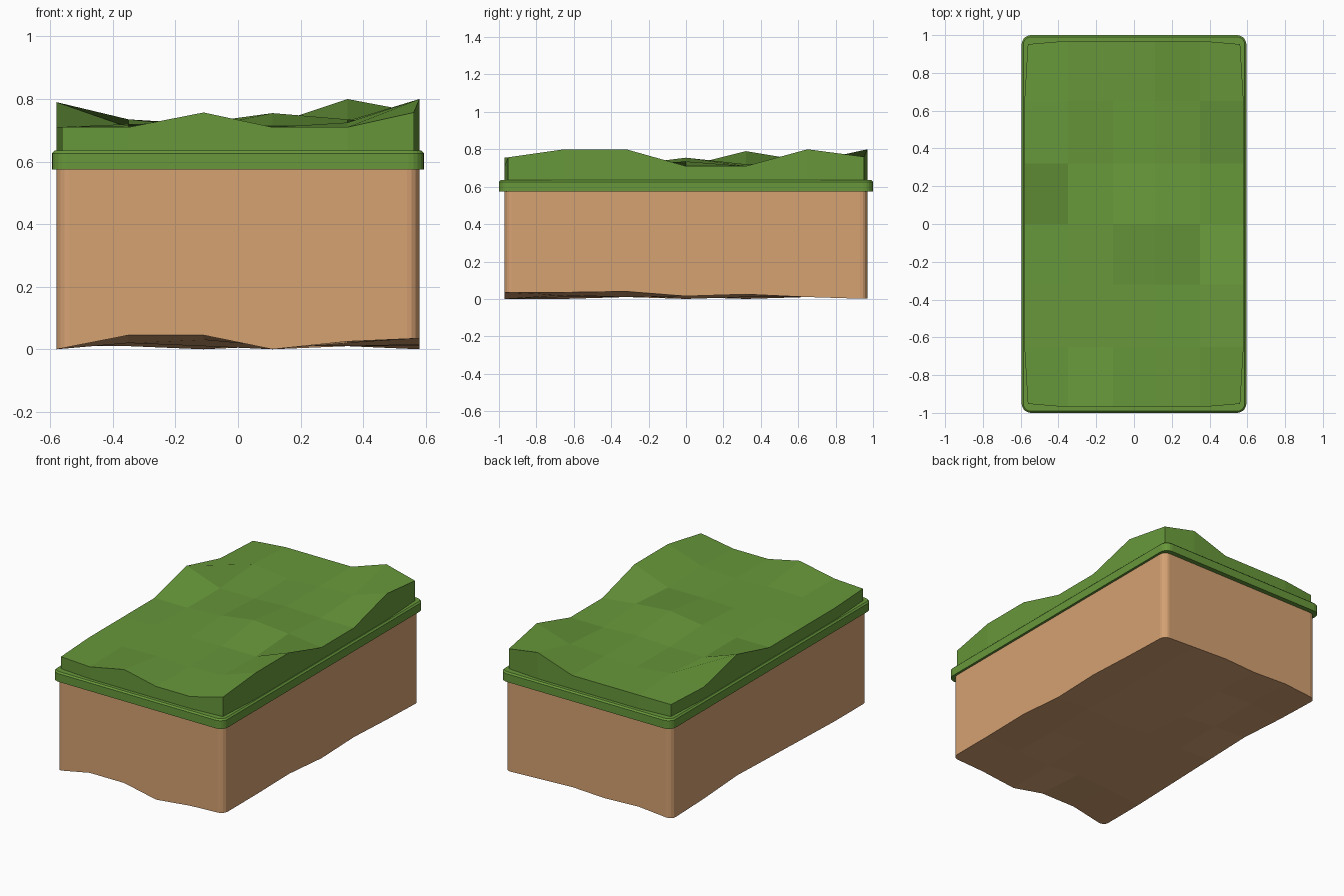
import bpy, bmesh

if "Cube" in bpy.data.objects:
    bpy.data.objects.remove(bpy.data.objects["Cube"])

XS = [-0.58, -0.35, -0.11, 0.11, 0.35, 0.58]
YS = [-0.97, -0.65, -0.32, 0.0, 0.32, 0.65, 0.97]

# Heights of the grass surface, one row per y, front to back
TOP = [
    [.71, .71, .757, .71, .71, .757],
    [.71, .715, .72, .71, .725, .80],
    [.71, .72, .71, .715, .715, .80],
    [.71, .71, .725, .755, .735, .71],
    [.79, .71, .71, .72, .71, .71],
    [.71, .735, .71, .72, .73, .80],
    [.71, .72, .72, .72, .80, .76],
]
# Heights of the uneven underside
BASE = [
    [0, .045, .045, 0, .025, .035],
    [0, .02, .03, .01, .02, .035],
    [.01, .03, .01, .02, .01, .04],
    [.02, .01, .02, 0, .02, .015],
    [.03, .02, 0, .02, .01, .025],
    [.01, .03, .02, .01, .02, .01],
    [0, .02, .01, .02, .01, 0],
]


def material(name, color):
    m = bpy.data.materials.new(name)
    m.diffuse_color = (*color, 1)
    m.use_nodes = True
    m.node_tree.nodes["Principled BSDF"].inputs["Base Color"].default_value = m.diffuse_color
    return m


def finish(name, bm, mat):
    bmesh.ops.recalc_face_normals(bm, faces=bm.faces)
    me = bpy.data.meshes.new(name)
    bm.to_mesh(me)
    bm.free()
    me.materials.append(mat)
    ob = bpy.data.objects.new(name, me)
    bpy.context.collection.objects.link(ob)
    return ob


def round_corners(bm, radius, segments):
    edges = [e for e in bm.edges
             if all(abs(abs(v.co.x) - max(abs(w.co.x) for w in bm.verts)) < 1e-4
                    and abs(abs(v.co.y) - max(abs(w.co.y) for w in bm.verts)) < 1e-4
                    for v in e.verts)
             and abs(e.verts[0].co.z - e.verts[1].co.z) > 0.01]
    bmesh.ops.bevel(bm, geom=edges, offset=radius, segments=segments,
                    profile=0.5, affect='EDGES')


def terrain_block(heights, flat_z, corner_inset=(0, 0)):
    """Closed block: one bumpy side, one flat side, straight walls."""
    bm = bmesh.new()
    layers = []
    for flat in (False, True):
        rows = []
        for j, y in enumerate(YS):
            row = []
            for i, x in enumerate(XS):
                corner = i in (0, len(XS) - 1) and j in (0, len(YS) - 1)
                px, py = x, y
                if corner:
                    px -= corner_inset[0] * (1 if x > 0 else -1)
                    py -= corner_inset[1] * (1 if y > 0 else -1)
                row.append(bm.verts.new((px, py, flat_z if flat else heights[j][i])))
            rows.append(row)
        layers.append(rows)
        for j in range(len(YS) - 1):
            for i in range(len(XS) - 1):
                bm.faces.new((rows[j][i], rows[j][i + 1],
                              rows[j + 1][i + 1], rows[j + 1][i]))
    # walls around the outline
    nx, ny = len(XS) - 1, len(YS) - 1
    loop = ([(0, i) for i in range(nx)] + [(j, nx) for j in range(ny)]
            + [(ny, i) for i in range(nx, 0, -1)] + [(j, 0) for j in range(ny, 0, -1)])
    a, b = layers
    for (j, i), (l, k) in zip(loop, loop[1:] + loop[:1]):
        bm.faces.new((a[j][i], a[l][k], b[l][k], b[j][i]))
    return bm


grass = material("grass_green", (0.135, 0.31, 0.042))
soil = material("soil_brown", (0.67, 0.36, 0.17))

# Soil body with rounded upright corners
bm = terrain_block(BASE, 0.585)
round_corners(bm, 0.04, 4)
finish("soil_body", bm, soil)

# Faceted grass mound
bm = terrain_block(TOP, 0.6, (0.018, 0.018))
finish("grass_top", bm, grass)

# Overhanging turf rim
bm = bmesh.new()
bmesh.ops.create_cube(bm, size=1)
for v in bm.verts:
    v.co = (v.co.x * 1.19, v.co.y * 2.0, 0.605 + v.co.z * 0.06)
round_corners(bm, 0.05, 5)
top_edges = [e for e in bm.edges if all(v.co.z > 0.63 for v in e.verts)]
bmesh.ops.bevel(bm, geom=top_edges, offset=0.009, segments=1, affect='EDGES')
finish("turf_rim", bm, grass)
